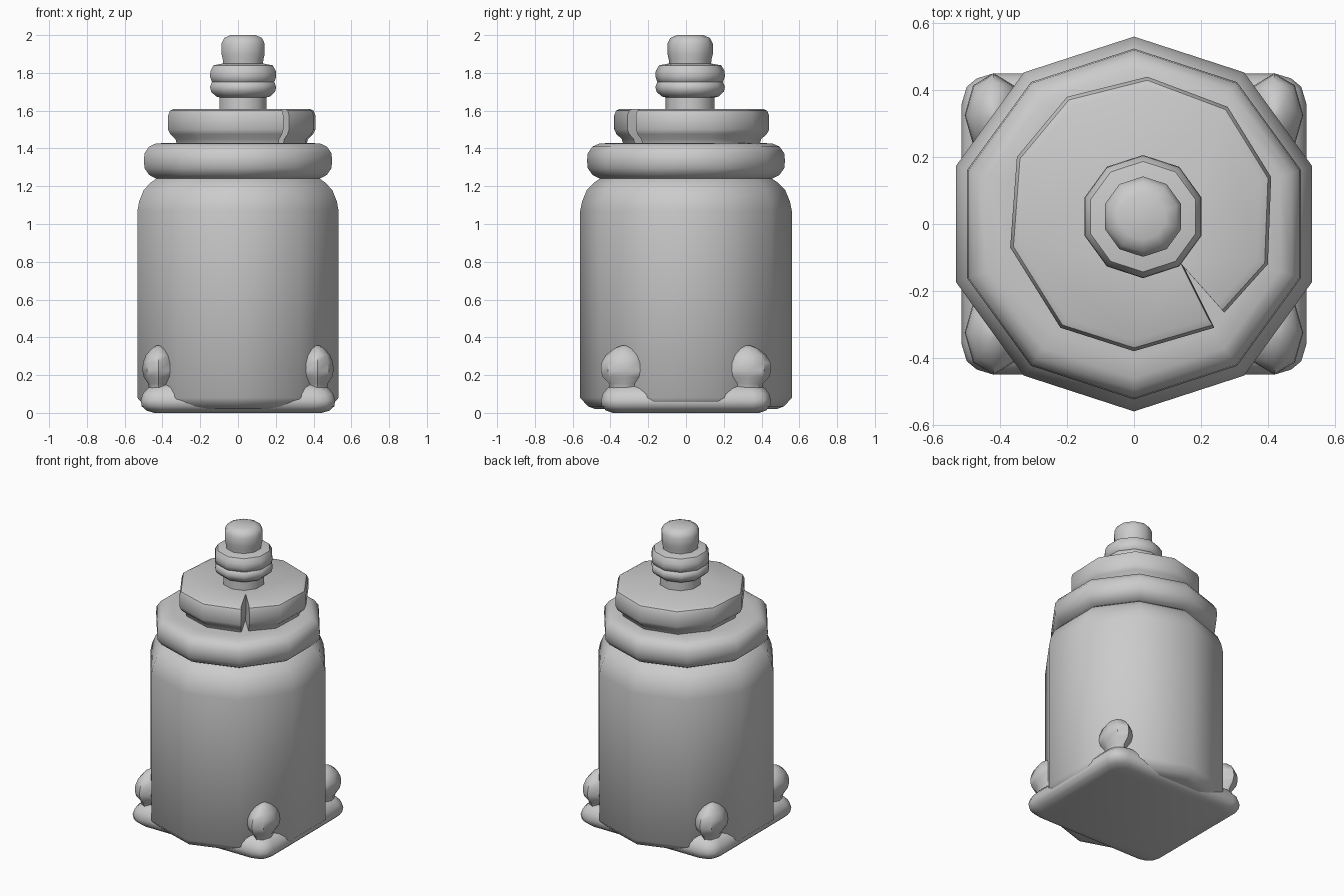
import bpy, bmesh, math


def loft(name, outline, layers, loc=(0, 0), pivot=(0, 0), angle=42):
    """Stack scaled copies of an outline; layers are (scale, z)."""
    bm = bmesh.new()
    rings = []
    for s, z in layers:
        rings.append([bm.verts.new((loc[0] + pivot[0] + (x - pivot[0]) * s,
                                    loc[1] + pivot[1] + (y - pivot[1]) * s, z))
                      for x, y in outline])
    n = len(outline)
    for a, b in zip(rings, rings[1:]):
        for i in range(n):
            j = (i + 1) % n
            bm.faces.new((a[i], a[j], b[j], b[i]))
    bm.faces.new(rings[0][::-1])
    bm.faces.new(rings[-1])
    bmesh.ops.recalc_face_normals(bm, faces=bm.faces)
    mesh = bpy.data.meshes.new(name)
    bm.to_mesh(mesh)
    bm.free()
    ob = bpy.data.objects.new(name, mesh)
    bpy.context.collection.objects.link(ob)
    bpy.ops.object.select_all(action='DESELECT')
    ob.select_set(True)
    bpy.context.view_layer.objects.active = ob
    bpy.ops.object.shade_smooth_by_angle(angle=math.radians(angle))
    return ob


def polygon(n, rx=1.0, ry=1.0):
    return [(rx * math.cos(math.pi / 2 + 2 * math.pi * i / n),
             ry * math.sin(math.pi / 2 + 2 * math.pi * i / n)) for i in range(n)]


deca = polygon(10)

# Ten-sided body with chamfered foot and rounded shoulder
loft("body", deca, [(0.48, 0.02), (0.52, 0.035), (0.56, 0.08), (0.56, 1.07),
                    (0.55, 1.12), (0.525, 1.18), (0.485, 1.22), (0.44, 1.25),
                    (0.40, 1.26)])

# Rounded collar
loft("collar", deca, [(0.40, 1.235), (0.455, 1.24), (0.495, 1.26), (0.52, 1.295),
                      (0.524, 1.335), (0.52, 1.375), (0.495, 1.41), (0.46, 1.425),
                      (0.40, 1.43)])

# Square foot plate with rounded corners
quarter = [(0.515, 0.36), (0.50, 0.41), (0.47, 0.435), (0.42, 0.45)]
right = quarter + [(-x, y) for x, y in quarter[::-1]]
plate = right + [(-x, -y) for x, y in right]
loft("foot_plate", plate, [(0.86, 0.0), (0.94, 0.012), (0.99, 0.035), (1.0, 0.065),
                           (0.98, 0.10), (0.93, 0.13), (0.86, 0.15)])

# Pointed studs on the four plate corners
for sx, tx in ((-1, "left"), (1, "right")):
    for sy, ty in ((-1, "front"), (1, "back")):
        loft(f"stud_{ty}_{tx}", polygon(8, 0.086, 0.126),
             [(0.6, 0.12), (0.65, 0.155), (0.92, 0.19), (1.0, 0.225), (0.97, 0.265),
              (0.8, 0.305), (0.45, 0.34), (0.1, 0.358)],
             (sx * 0.42, sy * 0.325))

# Lid with a spiral outline and a slit at the front right
lid = [(0.24, -0.31), (0.15, -0.13), (0.27, -0.265), (0.40, -0.12), (0.41, 0.14),
       (0.28, 0.35), (0.04, 0.44), (-0.20, 0.38), (-0.35, 0.20), (-0.37, -0.07),
       (-0.22, -0.31), (0.0, -0.38)]
loft("lid", lid, [(0.88, 1.42), (0.90, 1.45), (0.97, 1.475), (1.0, 1.50),
                  (1.0, 1.575), (0.975, 1.60), (0.92, 1.61)], pivot=(0.02, 0.02))

# Knob: stem, double ring and cap
knob = (0.027, 0.022)
loft("knob_stem", deca, [(0.13, 1.58), (0.13, 1.70)], knob)
loft("knob_ring_lower", deca, [(0.12, 1.668), (0.15, 1.675), (0.178, 1.70),
                               (0.184, 1.725), (0.175, 1.75), (0.15, 1.765)], knob)
loft("knob_ring_upper", deca, [(0.15, 1.735), (0.175, 1.755), (0.184, 1.78),
                               (0.182, 1.81), (0.165, 1.84), (0.11, 1.85)], knob)
loft("knob_cap", deca, [(0.11, 1.84), (0.113, 1.87), (0.12, 1.90), (0.12, 1.955),
                        (0.105, 1.985), (0.07, 2.0)], knob)
